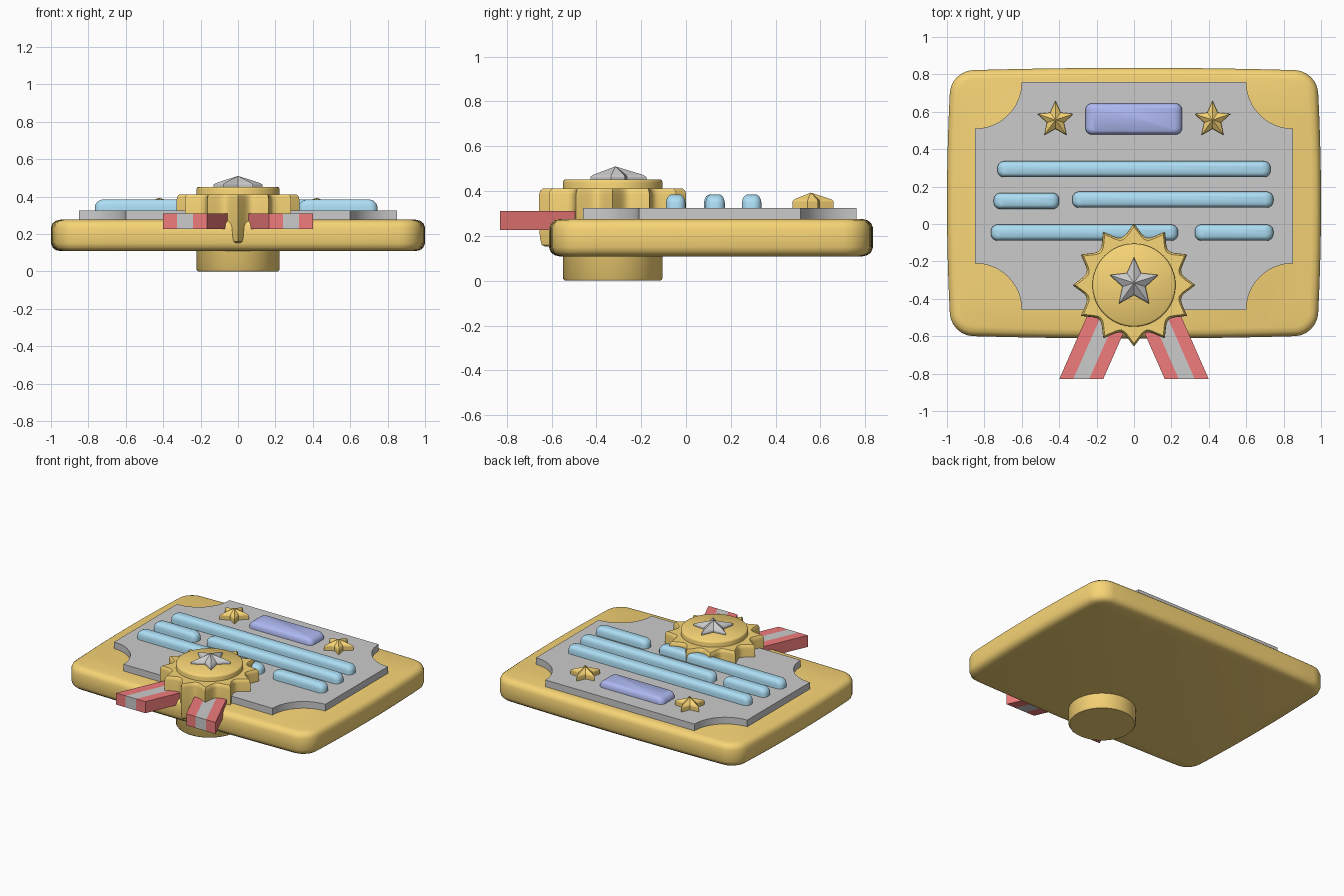
import bpy, bmesh, math

if "Cube" in bpy.data.objects:
    bpy.data.objects.remove(bpy.data.objects["Cube"])

def material(name, rgb):
    m = bpy.data.materials.new(name)
    m.diffuse_color = (*rgb, 1)
    m.use_nodes = True
    m.node_tree.nodes["Principled BSDF"].inputs["Base Color"].default_value = m.diffuse_color
    return m

GOLD = material("gold", (0.93, 0.66, 0.18))
BLUE = material("light_blue", (0.42, 0.74, 0.92))
VIOLET = material("violet", (0.43, 0.49, 0.9))
RED = material("red", (0.88, 0.2, 0.2))

def loft(name, rings, mat=None, angle=40):
    """Skin a stack of (outline, z) rings and cap both ends."""
    bm = bmesh.new()
    loops = [[bm.verts.new((x, y, z)) for x, y in pts] for pts, z in rings]
    n = len(loops[0])
    for a, b in zip(loops, loops[1:]):
        for i in range(n):
            j = (i + 1) % n
            bm.faces.new((a[i], a[j], b[j], b[i]))
    bm.faces.new(loops[0][::-1])
    bm.faces.new(loops[-1])
    bmesh.ops.remove_doubles(bm, verts=bm.verts, dist=0.0004)
    bmesh.ops.recalc_face_normals(bm, faces=bm.faces)
    me = bpy.data.meshes.new(name)
    bm.to_mesh(me)
    bm.free()
    ob = bpy.data.objects.new(name, me)
    bpy.context.collection.objects.link(ob)
    if mat:
        me.materials.append(mat)
    bpy.ops.object.select_all(action='DESELECT')
    ob.select_set(True)
    bpy.context.view_layer.objects.active = ob
    bpy.ops.object.shade_smooth_by_angle(angle=math.radians(angle))
    return ob

def rounded_rect(x0, x1, y0, y1, r, bulge=0.0, edge=6, arc=6):
    cx, cy, hx, hy = (x0 + x1) / 2, (y0 + y1) / 2, (x1 - x0) / 2, (y1 - y0) / 2
    pts = []
    for k, (sx, sy) in enumerate([(1, 1), (-1, 1), (-1, -1), (1, -1)]):
        for i in range(arc + 1):
            t = math.pi / 2 * (k + i / arc)
            pts.append((sx * (hx - r) + r * math.cos(t), sy * (hy - r) + r * math.sin(t)))
    out = []
    for i, (x, y) in enumerate(pts):
        out.append((x, y))
        if i % (arc + 1) == arc:
            u, v = pts[(i + 1) % len(pts)]
            out += [(x + (u - x) * s / edge, y + (v - y) * s / edge) for s in range(1, edge)]
    return [(cx + x * (1 - bulge * (y / hy) ** 2), cy + y * (1 - bulge * (x / hx) ** 2))
            for x, y in out]

def polar(cx, cy, n, radius, scale=1.0):
    return [(cx + scale * radius(i) * math.cos(math.pi / 2 + 2 * math.pi * i / n),
             cy + scale * radius(i) * math.sin(math.pi / 2 + 2 * math.pi * i / n))
            for i in range(n)]

# Base plaque with slightly bowed sides
plate = []
for inset, z in [(.05, .108), (.025, .114), (.009, .127), (0, .15),
                 (0, .235), (.009, .257), (.025, .27), (.05, .276)]:
    plate.append((rounded_rect(-1 + inset, 1 - inset, -.612 + inset, .835 - inset,
                               .12 - inset, .022, 10), z))
loft("plaque_base", plate, GOLD, 50)

# Paper with scooped corners
sheet = []
for k, (x, y) in enumerate([(.85, .76), (-.85, .76), (-.85, -.46), (.85, -.46)]):
    for i in range(13):
        t = -math.pi / 2 + k * math.pi / 2 - math.pi / 2 * i / 12
        sheet.append((x + .25 * math.cos(t), y + .25 * math.sin(t)))
loft("certificate_sheet", [(sheet, .26), (sheet, .325)], None, 30)

# Raised writing lines and title block
def pillow(name, x0, x1, y0, y1, top, mat):
    rings = []
    for ix, iy, dz in [(0, 0, None), (0, 0, -.035), (.006, .003, -.02),
                       (.018, .009, -.008), (.04, .02, 0)]:
        z = .31 if dz is None else top + dz
        rings.append((rounded_rect(x0 + ix, x1 - ix, y0 + iy, y1 - iy, .036 - iy, .0), z))
    loft(name, rings, mat, 50)

for i, (x0, x1, y) in enumerate([(-.73, .73, .293), (-.75, -.4, .123), (-.33, .745, .13),
                                 (-.765, .235, -.046), (.325, .745, -.046)]):
    pillow(f"text_line_{i + 1}", x0, x1, y - .043, y + .043, .384, BLUE)
pillow("title_block", -.26, .257, .478, .645, .37, VIOLET)

# Faceted stars
def star(name, cx, cy, r, z0, edge, apex, mat):
    def rad(i):
        return r if i % 2 == 0 else r * .47
    rings = [(polar(cx, cy, 10, rad, s), z) for s, z in
             [(1, z0), (1, edge), (.9, edge + .009), (.0005, apex)]]
    loft(name, rings, mat, 20)

for side, sx in (("left", -1), ("right", 1)):
    star(f"{side}_star", sx * .42, .557, .102, .31, .354, .393, GOLD)
star("medal_star", 0, -.315, .138, .43, .463, .51, None)

# Medal: twelve-pointed rosette and a round hub running down to the ground
def tooth(i):
    return .262 + .066 * (1 - abs(math.sin(math.pi * i / 10)))
loft("medal_rosette", [(polar(0, -.327, 120, tooth, s), z) for s, z in
     [(.92, .152), (.965, .16), (.99, .19), (1, .25), (1, .385), (.985, .402), (.95, .412)]],
     GOLD, 35)
loft("medal_hub", [(polar(0, -.327, 64, lambda i: .222, s), z) for s, z in
     [(.965, 0), (1, .01), (1, .438), (.99, .447), (.96, .452)]], GOLD, 50)

# Ribbon tails: red, grey, red strips
for side, sx in (("left", -1), ("right", 1)):
    for part, a, b, mat in (("outer", .4, .325, RED), ("stripe", .325, .24, None),
                            ("inner", .24, .165, RED)):
        y0, y1 = -.83, -.45
        d = (y1 - y0) * .44
        quad = [(sx * a, y0), (sx * b, y0), (sx * (b - d), y1), (sx * (a - d), y1)]
        loft(f"{side}_ribbon_{part}", [(quad, .226), (quad, .31)], mat, 20)
